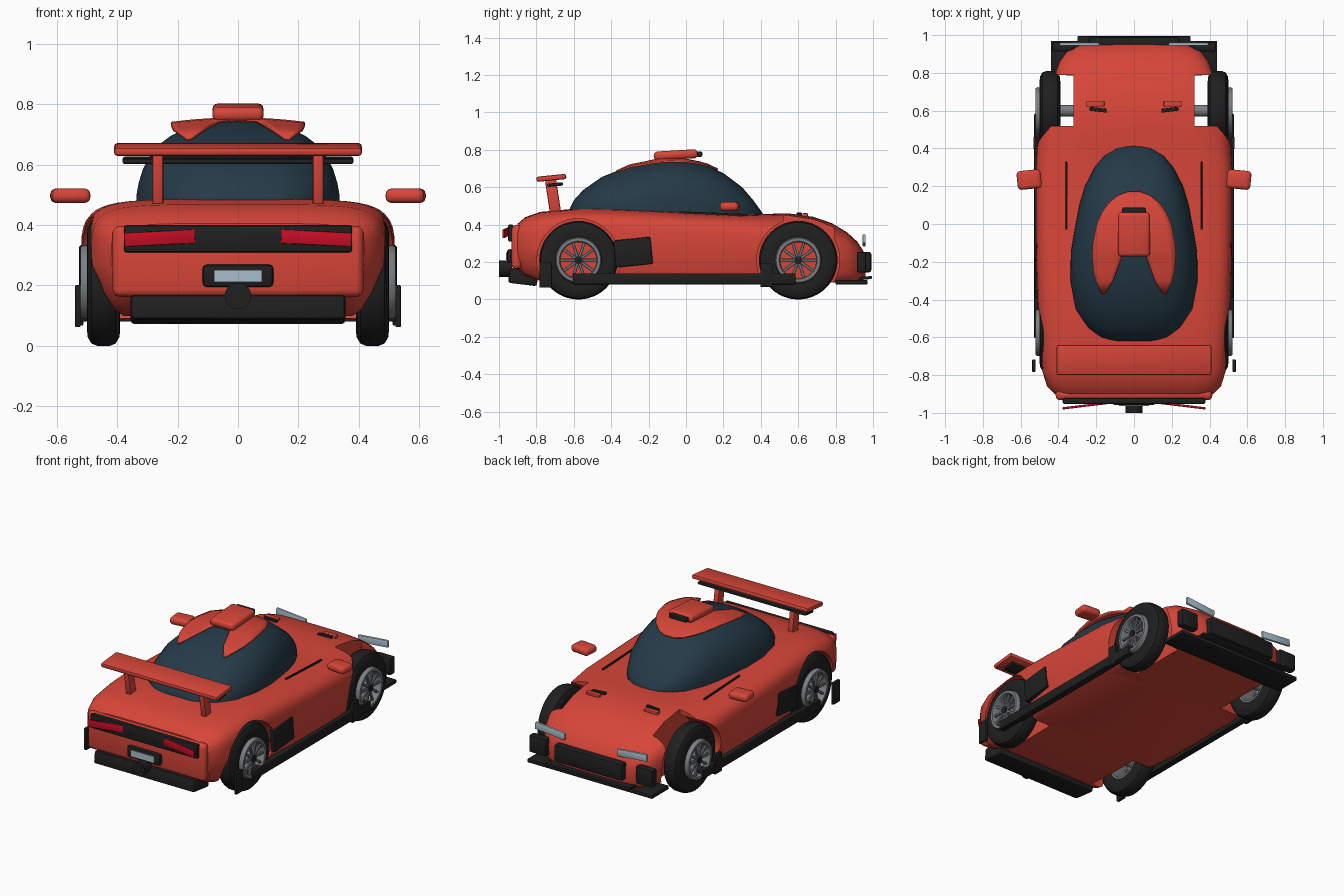
import bpy, bmesh, math
from mathutils import Matrix, Euler

if "Cube" in bpy.data.objects:
    bpy.data.objects.remove(bpy.data.objects["Cube"])


def material(name, rgb):
    m = bpy.data.materials.new(name)
    m.use_nodes = True
    m.diffuse_color = (*rgb, 1)
    m.node_tree.nodes["Principled BSDF"].inputs["Base Color"].default_value = (*rgb, 1)
    return m


RED = material("body_red", (0.68, 0.06, 0.04))
GLASS = material("dark_blue_glass", (0.018, 0.042, 0.063))
BLACK = material("black_trim", (0.014, 0.014, 0.014))
GREY = material("wheel_grey", (0.2, 0.215, 0.225))
LAMP = material("pale_lamp", (0.40, 0.52, 0.60))
TAIL = material("tail_light_red", (0.56, 0.004, 0.018))
SIDES = (("left", 1), ("right", -1))


def finish(name, bm, mat, angle=35):
    bmesh.ops.recalc_face_normals(bm, faces=bm.faces)
    me = bpy.data.meshes.new(name)
    bm.to_mesh(me)
    bm.free()
    ob = bpy.data.objects.new(name, me)
    bpy.context.collection.objects.link(ob)
    me.materials.append(mat)
    smooth(ob, angle)
    return ob


def smooth(ob, angle=35):
    bpy.ops.object.select_all(action="DESELECT")
    ob.select_set(True)
    bpy.context.view_layer.objects.active = ob
    bpy.ops.object.shade_smooth_by_angle(angle=math.radians(angle))


def box(name, loc, size, mat, rot=(0, 0, 0), bevel=0.008, seg=2):
    bm = bmesh.new()
    bmesh.ops.create_cube(bm, size=1)
    bmesh.ops.scale(bm, vec=size, verts=bm.verts)
    if bevel:
        bmesh.ops.bevel(bm, geom=bm.edges[:], offset=min(bevel, min(size) * 0.45),
                        segments=seg, profile=0.5, affect="EDGES")
    bm.transform(Matrix.Translation(loc) @ Euler(rot).to_matrix().to_4x4())
    return finish(name, bm, mat)


def cylinder(name, loc, radius, depth, axis, mat, seg=32):
    bm = bmesh.new()
    bmesh.ops.create_cone(bm, cap_ends=True, segments=seg, radius1=radius, radius2=radius, depth=depth)
    turn = Matrix.Rotation(math.pi / 2, 4, "Y" if axis == "X" else "X")
    bm.transform(Matrix.Translation(loc) @ turn)
    return finish(name, bm, mat)


def loft(name, rings, mat):
    bm = bmesh.new()
    rows = [[bm.verts.new(p) for p in r] for r in rings]
    n = len(rows[0])
    for a, b in zip(rows, rows[1:]):
        for i in range(n):
            bm.faces.new((a[i], a[(i + 1) % n], b[(i + 1) % n], b[i]))
    bm.faces.new(rows[0])
    bm.faces.new(rows[-1])
    return finish(name, bm, mat)


def section(y, w, top, mid, n, lower, steps=24):
    """Rounded upper arch from +w to -w, then mirrored lower points."""
    pts = []
    for i in range(steps + 1):
        a = math.pi * i / steps
        c, s = math.cos(a), math.sin(a)
        pts.append((math.copysign(abs(c) ** (2 / n), c) * w, y, mid + (top - mid) * abs(s) ** (2 / n)))
    pts += [(-x, y, z) for x, z in lower] + [(x, y, z) for x, z in reversed(lower)]
    return pts


def lathe(name, profile, loc, side, mat, seg=40):
    """Closed profile of (x, radius) turned around the axle."""
    rings = []
    bm = bmesh.new()
    for k in range(seg):
        a = 2 * math.pi * k / seg
        rings.append([bm.verts.new((side * x, loc[0] + r * math.cos(a), loc[1] + r * math.sin(a)))
                      for x, r in profile])
    n = len(profile)
    for k in range(seg):
        a, b = rings[k], rings[(k + 1) % seg]
        for i in range(n):
            bm.faces.new((a[i], a[(i + 1) % n], b[(i + 1) % n], b[i]))
    return finish(name, bm, mat)


def interp(table, y, col):
    for a, b in zip(table, table[1:]):
        if a[0] <= y <= b[0]:
            return a[col] + (b[col] - a[col]) * (y - a[0]) / (b[0] - a[0])
    return table[-1][col]


# Body shell: y, half width, top, bottom, lower taper
BODY = [(-0.90, 0.42, 0.405, 0.17, 0.93), (-0.86, 0.46, 0.44, 0.13, 0.88), (-0.78, 0.485, 0.468, 0.10, 0.84),
        (-0.6, 0.50, 0.485, 0.09, 0.86), (-0.4, 0.512, 0.485, 0.09, 0.92), (-0.2, 0.518, 0.477, 0.09, 0.95),
        (0.0, 0.52, 0.466, 0.09, 0.95), (0.3, 0.52, 0.452, 0.09, 0.95), (0.45, 0.512, 0.458, 0.09, 0.93),
        (0.55, 0.49, 0.46, 0.09, 0.92), (0.68, 0.455, 0.442, 0.09, 0.92), (0.78, 0.425, 0.408, 0.09, 0.92),
        (0.86, 0.395, 0.36, 0.09, 0.92), (0.915, 0.355, 0.31, 0.09, 0.92), (0.945, 0.29, 0.265, 0.10, 0.92),
        (0.96, 0.2, 0.23, 0.12, 0.92)]
rings = []
for y, w, t, b, k in BODY:
    mid = b + 0.45 * (t - b)
    low = [(w * (1 + k) / 2, b + 0.2 * (t - b)), (w * k, b + 0.02), (w * k - 0.03, b)]
    rings.append(section(y, w, t, mid, 5.5 if y < 0.4 else 4, low))
body = loft("body_shell", rings, RED)

# Wheel wells
WHEELS = (("rear", -0.575), ("front", 0.60))
cutters = []
for label, s in SIDES:
    for _, y in WHEELS:
        cutters.append(cylinder("well_cutter", (s * 0.52, y, 0.21), 0.222, 0.4, "X", RED, 48))
    cutters.append(box("well_top_cutter", (s * 0.52, 0.655, 0.4), (0.398, 0.27, 0.4), RED, bevel=0))
for c in cutters:
    c.hide_render = True
    m = body.modifiers.new("well", "BOOLEAN")
    m.operation, m.solver, m.object = "DIFFERENCE", "EXACT", c
    bpy.context.view_layer.objects.active = body
    bpy.ops.object.modifier_apply(modifier="well")
    bpy.data.objects.remove(c)
smooth(body)

# Glass cabin: y, half width, top
CABIN = [(-0.62, 0.12, 0.49), (-0.60, 0.18, 0.53), (-0.55, 0.245, 0.585), (-0.45, 0.31, 0.655),
         (-0.3, 0.338, 0.715), (-0.15, 0.335, 0.743), (-0.03, 0.315, 0.748), (0.1, 0.29, 0.722),
         (0.2, 0.26, 0.675), (0.3, 0.208, 0.60), (0.36, 0.158, 0.53), (0.4, 0.09, 0.475), (0.412, 0.03, 0.456)]
loft("glass_cabin", [section(y, w, t, 0.45, 2.5, [(w, 0.42)]) for y, w, t in CABIN], GLASS)

# Roof panel with two rear horns: y, inner edge, outer edge
ROOF = [(-0.37, 0.155, 0.17), (-0.3, 0.11, 0.203), (-0.25, 0.092, 0.215), (-0.165, 0.06, 0.222), (-0.16, 0, 0.222),
        (-0.1, 0, 0.217), (0, 0, 0.197), (0.06, 0, 0.17), (0.11, 0, 0.135), (0.15, 0, 0.085), (0.17, 0, 0.03)]
bm = bmesh.new()
for s in (1, -1):
    rows = []
    for y, i, o in ROOF:
        xs = [i + (o - i) * k / 6 for k in range(7)]
        rows.append([bm.verts.new((s * x, y, interp(CABIN, y, 2) + 0.006 - 0.3 * x * x)) for x in xs])
    for a, b in zip(rows, rows[1:]):
        for k in range(6):
            bm.faces.new((a[k], a[k + 1], b[k + 1], b[k]) if s > 0 else (b[k], b[k + 1], a[k + 1], a[k]))
bmesh.ops.remove_doubles(bm, verts=bm.verts, dist=0.0005)
roof = finish("roof_panel", bm, RED)
roof.modifiers.new("thickness", "SOLIDIFY").thickness = 0.01
roof.modifiers["thickness"].offset = 0

# Roof scoop
box("roof_scoop", (0, -0.055, 0.773), (0.17, 0.235, 0.048), RED, (0.06, 0, 0), 0.02, 3)
box("scoop_mouth", (0, 0.07, 0.777), (0.125, 0.035, 0.028), BLACK)

# Rear wing
box("wing_plank", (0, -0.72, 0.65), (0.82, 0.16, 0.028), RED, (0.1, 0, 0), 0.01)
box("wing_flap", (0, -0.70, 0.614), (0.765, 0.085, 0.018), BLACK, (0.1, 0, 0))

# Tail
box("tail_panel", (0, -0.905, 0.28), (0.83, 0.055, 0.235), RED, bevel=0.024, seg=3)
box("light_band", (0, -0.937, 0.355), (0.755, 0.03, 0.09), BLACK)
box("number_plate_frame", (0, -0.94, 0.232), (0.235, 0.035, 0.075), BLACK, bevel=0.015)
box("number_plate", (0, -0.958, 0.232), (0.16, 0.009, 0.04), LAMP, bevel=0)
box("diffuser", (0, -0.87, 0.12), (0.71, 0.155, 0.08), BLACK, (-0.12, 0, 0), 0.012)
cylinder("exhaust", (0, -0.965, 0.165), 0.044, 0.07, "Y", BLACK)

# Nose
box("splitter", (0, 0.885, 0.092), (0.88, 0.17, 0.024), BLACK, bevel=0.005)
box("splitter_lip", (0, 0.945, 0.113), (0.6, 0.1, 0.016), BLACK, (0.1, 0, 0), 0.005)
box("nose_grille", (0, 0.963, 0.2), (0.48, 0.055, 0.11), BLACK, bevel=0.012)

TYRE = [(0.40, 0.118), (0.39, 0.15), (0.392, 0.18), (0.405, 0.202), (0.425, 0.21), (0.465, 0.21),
        (0.485, 0.202), (0.498, 0.18), (0.50, 0.15), (0.495, 0.118)]
RIM = [(0.40, 0.122), (0.51, 0.124), (0.522, 0.118), (0.522, 0.102), (0.51, 0.096), (0.40, 0.108)]

for label, s in SIDES:
    # Wheels with ten spokes
    for end, y in WHEELS:
        tag = f"{end}_{label}_"
        lathe(tag + "tyre", TYRE, (y, 0.21), s, BLACK, 48)
        lathe(tag + "rim", RIM, (y, 0.21), s, GREY)
        for k in range(10):
            a = 2 * math.pi * k / 10
            box(f"{tag}spoke_{k}", (s * 0.506, y + 0.062 * math.cos(a), 0.21 + 0.062 * math.sin(a)),
                (0.014, 0.09, 0.016), GREY, (a, 0, 0), 0.003, 1)
        cylinder(tag + "axle", (s * 0.41, y, 0.21), 0.03, 0.19, "X", GREY)
        cylinder(tag + "hub", (s * 0.507, y, 0.21), 0.021, 0.025, "X", BLACK, 20)
    # Flank trim
    box(label + "_side_skirt", (s * 0.507, -0.01, 0.11), (0.045, 1.19, 0.06), BLACK)
    box(label + "_front_mudflap", (s * 0.522, 0.43, 0.13), (0.02, 0.065, 0.125), BLACK, bevel=0.003)
    box(label + "_rear_mudflap", (s * 0.53, -0.75, 0.132), (0.018, 0.065, 0.138), BLACK, bevel=0.003)
    box(label + "_side_intake", (s * 0.508, -0.283, 0.253), (0.035, 0.2, 0.145), BLACK, (0.1, 0, 0))
    box(label + "_shoulder_slit", (s * 0.357, 0.15, 0.453), (0.01, 0.36, 0.022), BLACK, (-0.04, 0, 0), 0.003)
    box(label + "_mirror", (s * 0.555, 0.235, 0.497), (0.128, 0.1, 0.048), RED, (0, 0, -0.1 * s), 0.02, 3)
    # Wing strut
    box(label + "_wing_strut", (s * 0.265, -0.71, 0.545), (0.036, 0.06, 0.19), RED, (0.15, 0, 0))
    # Bonnet vents
    box(label + "_bonnet_vent", (s * 0.19, 0.605, 0.455), (0.09, 0.02, 0.018), BLACK, (0, 0, 0.12 * s), 0.003)
    box(label + "_bonnet_vent_lip", (s * 0.205, 0.637, 0.452), (0.095, 0.03, 0.018), RED, bevel=0.004)
    # Lamps and bumper corners
    box(label + "_tail_light", (s * 0.26, -0.962, 0.357), (0.235, 0.012, 0.046), TAIL,
        (0, 0.05 * s, -0.12 * s), 0.003)
    box(label + "_headlight", (s * 0.29, 0.952, 0.315), (0.21, 0.016, 0.045), LAMP, (0, -0.09 * s, 0), 0.004)
    box(label + "_bumper_corner", (s * 0.375, 0.938, 0.2), (0.12, 0.05, 0.11), BLACK, bevel=0.01)
